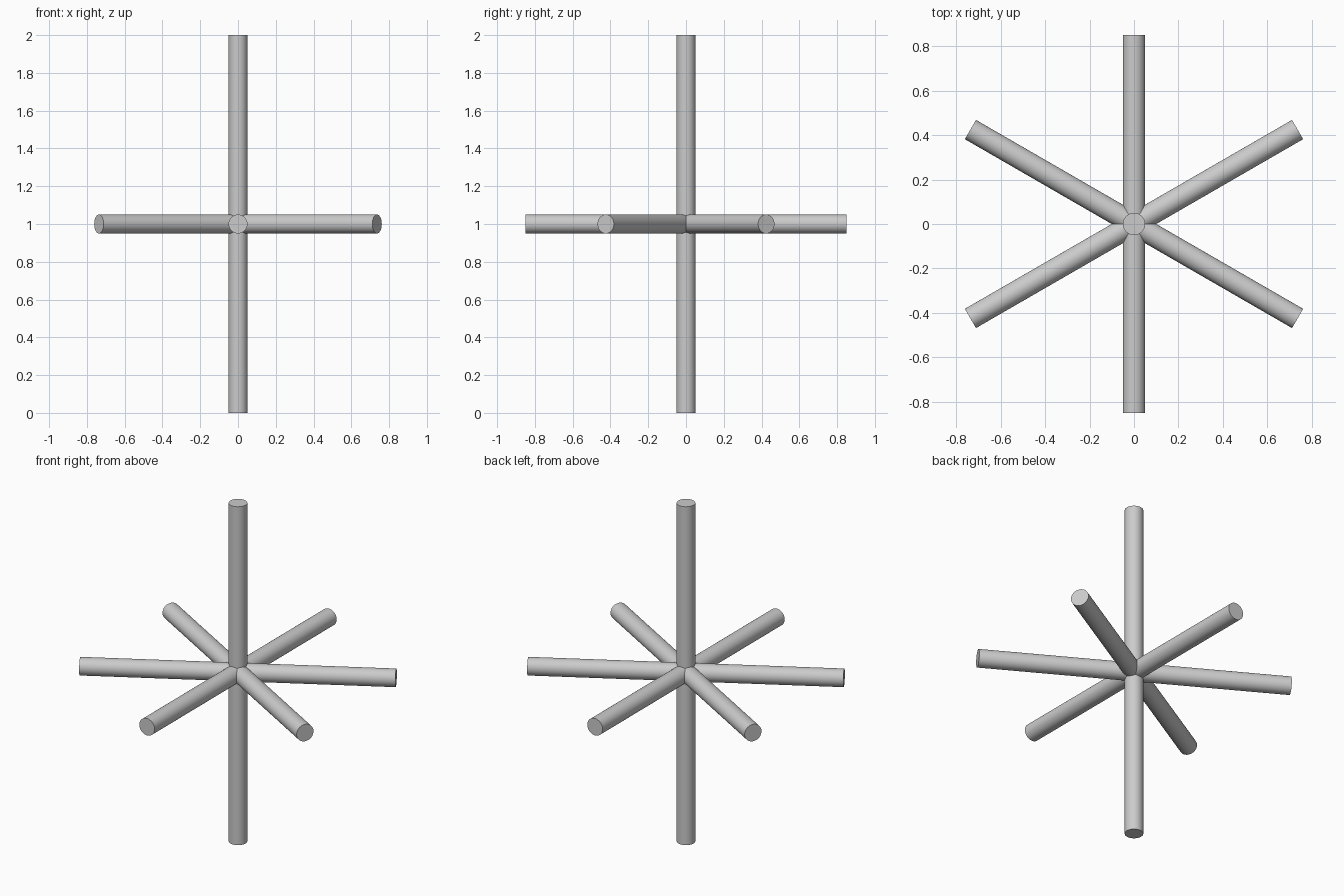
import bpy
import math

if "Cube" in bpy.data.objects:
    bpy.data.objects.remove(bpy.data.objects["Cube"])

RADIUS = 0.05


def rod(name, length, rotation):
    bpy.ops.mesh.primitive_cylinder_add(vertices=48, radius=RADIUS, depth=length,
                                        location=(0, 0, 1), rotation=rotation)
    obj = bpy.context.object
    obj.name = name
    bpy.ops.object.shade_smooth_by_angle(angle=math.radians(30))
    return obj


# Upright post
rod("upright_post", 2.0, (0, 0, 0))

# Three level crossbars through the post, 60 degrees apart
for i, angle in enumerate((30, 90, 150)):
    rod(f"crossbar_{i + 1}", 1.7, (0, math.pi / 2, math.radians(angle)))
